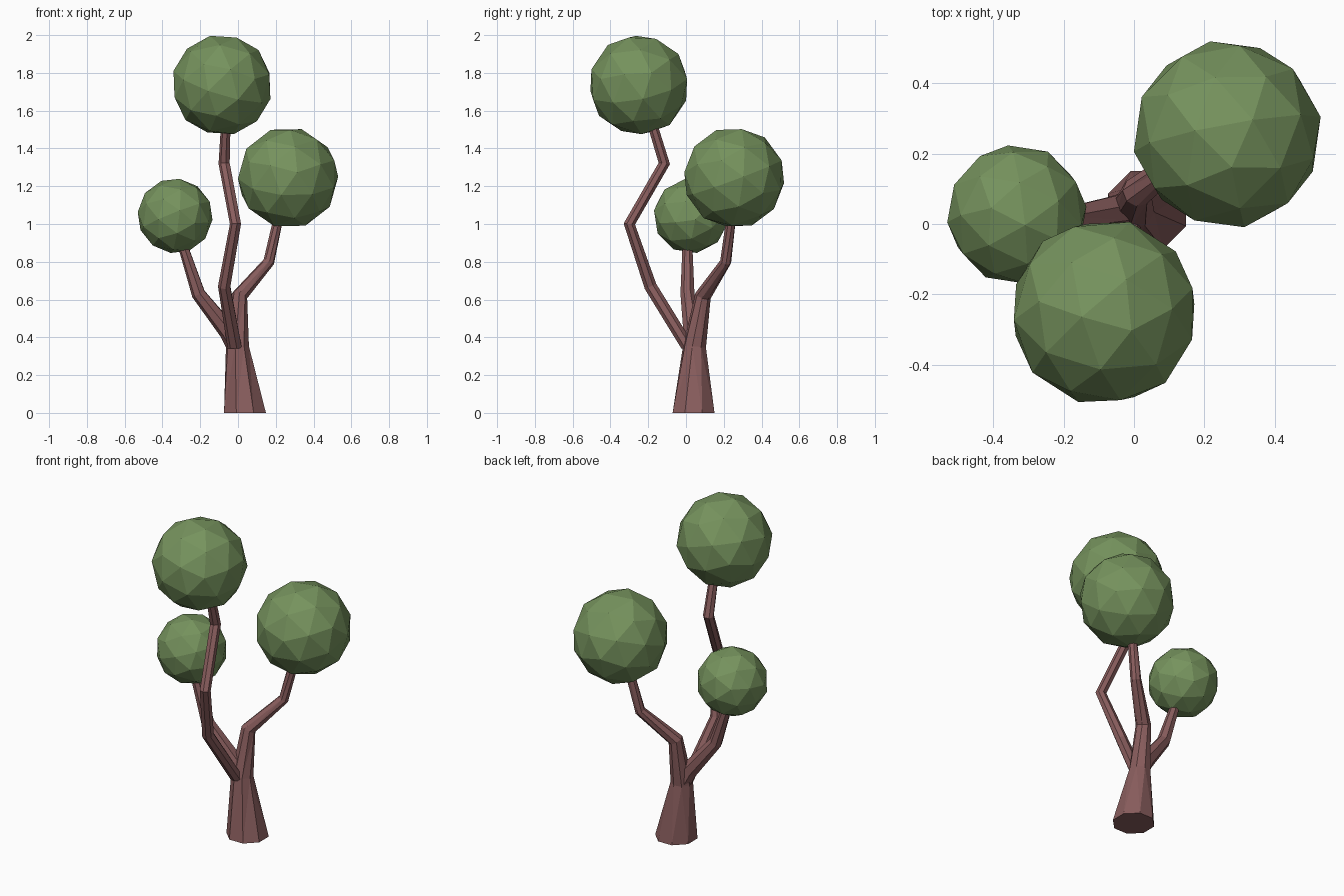
import bpy, bmesh, math
from mathutils import Vector

if "Cube" in bpy.data.objects:
    bpy.data.objects.remove(bpy.data.objects["Cube"])


def material(name, color):
    m = bpy.data.materials.new(name)
    m.diffuse_color = color
    m.use_nodes = True
    m.node_tree.nodes["Principled BSDF"].inputs["Base Color"].default_value = m.diffuse_color
    return m


bark = material("bark", (0.25, 0.11, 0.11, 1))
leaf = material("leaf", (0.18, 0.29, 0.11, 1))


def limb(name, path, sides=8, twist=0.0):
    """Faceted tapering tube through (x, y, z, radius) points, mitred at bends."""
    pts = [Vector(p[:3]) for p in path]
    bm = bmesh.new()
    rings = []
    side = Vector((1, 0, 0))
    for i, (p, row) in enumerate(zip(pts, path)):
        back = (p - pts[i - 1]).normalized() if i else Vector((0, 0, 1))
        ahead = (pts[i + 1] - p).normalized() if i + 1 < len(pts) else back
        t = (back + ahead).normalized() if i else Vector((0, 0, 1))
        side = (side - t * side.dot(t)).normalized()
        other = t.cross(side)
        ring = []
        for k in range(sides):
            a = math.tau * (k + 0.5) / sides + twist * i
            ring.append(bm.verts.new(p + row[3] * (side * math.cos(a) + other * math.sin(a))))
        rings.append(ring)
    for lo, hi in zip(rings, rings[1:]):
        for k in range(sides):
            n = (k + 1) % sides
            bm.faces.new((lo[k], lo[n], hi[n], hi[k]))
    bm.faces.new(rings[0][::-1])
    bm.faces.new(rings[-1])
    bmesh.ops.triangulate(bm, faces=[f for f in bm.faces if len(f.verts) == 4])
    me = bpy.data.meshes.new(name)
    bm.to_mesh(me)
    bm.free()
    me.materials.append(bark)
    bpy.context.collection.objects.link(bpy.data.objects.new(name, me))


# Trunk, running on into the right branch
limb("trunk", [(0.037, 0.04, 0, 0.12), (-0.003, 0.045, 0.35, 0.062),
               (0.008, 0.09, 0.62, 0.043), (0.163, 0.21, 0.80, 0.030),
               (0.207, 0.235, 1.0, 0.027), (0.225, 0.245, 1.1, 0.025)], twist=0.2)

# Front branch carrying the top crown
limb("front_branch", [(-0.015, 0.015, 0.34, 0.040), (-0.072, -0.188, 0.67, 0.034),
                      (-0.012, -0.30, 1.0, 0.031), (-0.072, -0.115, 1.32, 0.031),
                      (-0.065, -0.17, 1.50, 0.027), (-0.065, -0.20, 1.58, 0.025)], sides=7)

# Left branch carrying the small crown
limb("left_branch", [(0.0, 0.045, 0.33, 0.055), (-0.05, 0.035, 0.43, 0.05),
                     (-0.208, 0.008, 0.63, 0.038), (-0.283, 0.008, 0.86, 0.028),
                     (-0.31, 0.015, 0.95, 0.026)], sides=7)

# Ball-shaped leaf crowns
for name, pos, r, rot in (
        ("top_crown", (-0.085, -0.25, 1.736), 0.268, (0.3, 0.2, 0.4)),
        ("right_crown", (0.265, 0.255, 1.245), 0.27, (0.2, -0.3, 1.1)),
        ("left_crown", (-0.333, 0.027, 1.043), 0.20, (-0.3, 0.25, 2.0))):
    bpy.ops.mesh.primitive_ico_sphere_add(subdivisions=2, radius=r, location=pos, rotation=rot)
    ob = bpy.context.object
    ob.name = name
    ob.data.materials.append(leaf)
